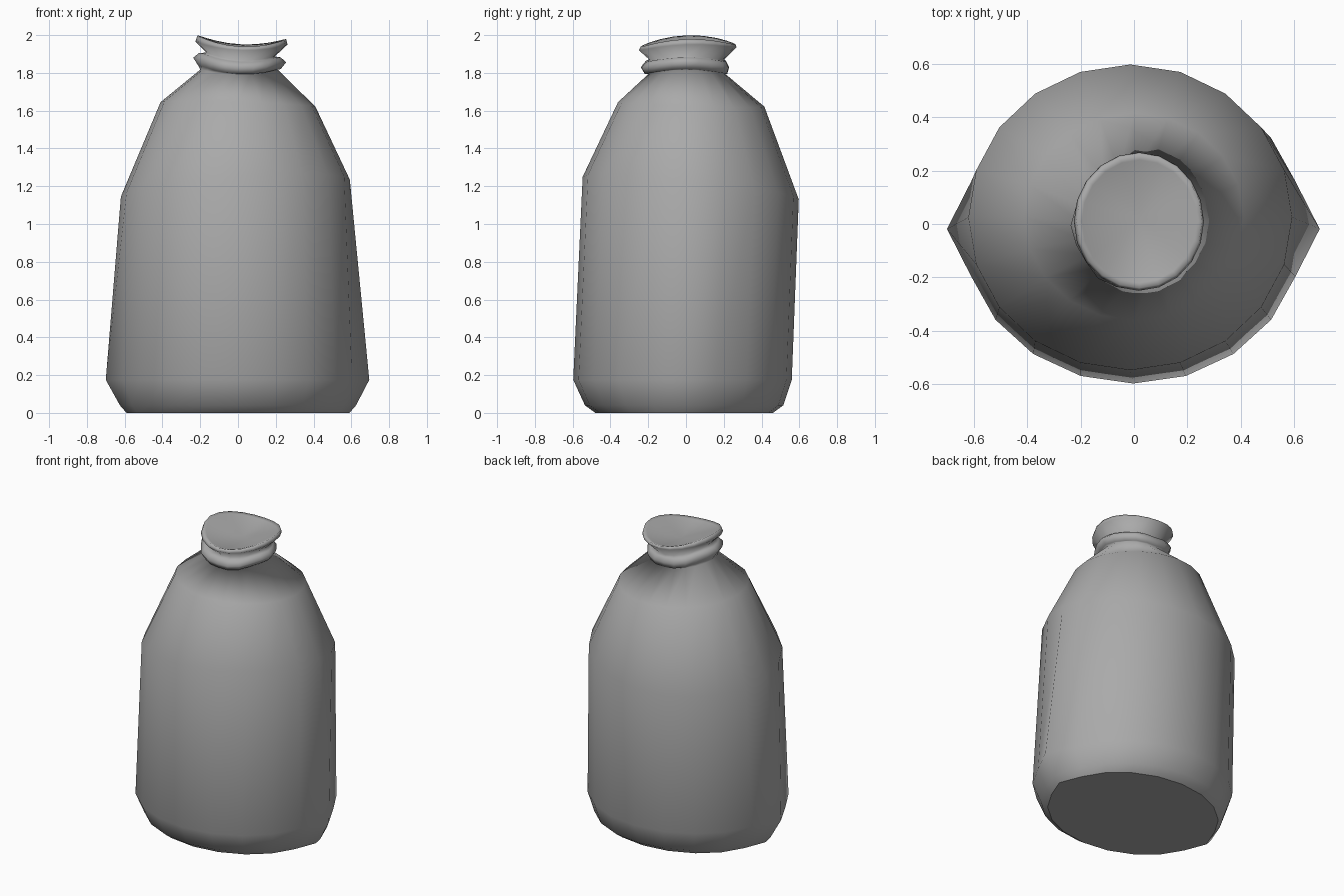
import bpy
import bmesh
from math import cos, sin, radians

SIDES = 20

cube = bpy.data.objects.get("Cube")
if cube:
    bpy.data.objects.remove(cube, do_unlink=True)

cloth = bpy.data.materials.new("grey cloth")
cloth.use_nodes = True
colour = (0.4, 0.4, 0.4, 1)
cloth.diffuse_color = colour
cloth.node_tree.nodes["Principled BSDF"].inputs["Base Color"].default_value = colour


def add_ring(bm, left, right, front, back, z, tip=0, tilt_x=0, tilt_y=0, wave=0, corners=0):
    """Closed oval ring; tip pulls out the side seams, wave lifts the two sides."""
    verts = []
    for i in range(SIDES):
        t = radians(360 * i / SIDES)
        c, s = cos(t), sin(t)
        r = 1 + corners * cos(6 * t)
        x = (left + right) / 2 + (right - left) / 2 * c * r
        y = (front + back) / 2 + (back - front) / 2 * s * r
        if i % (SIDES // 2) == 0:
            x += tip * c
        verts.append(bm.verts.new((x, y, z + tilt_x * c + tilt_y * s + wave * cos(2 * t))))
    return verts


def loft(bm, rings):
    for low, high in zip(rings, rings[1:]):
        for i in range(SIDES):
            j = (i + 1) % SIDES
            bm.faces.new((low[i], low[j], high[j], high[i]))


bm = bmesh.new()

# Sack body, from the flat base up to the shoulders
body = [
    add_ring(bm, -.56, .56, -.48, .46, 0, tip=.03),
    add_ring(bm, -.59, .59, -.535, .515, .04, tip=.035),
    add_ring(bm, -.64, .635, -.597, .56, .175, tip=.06),
    add_ring(bm, -.62, .592, -.547, .597, 1.19, tilt_x=.045, tilt_y=-.06),
    add_ring(bm, -.41, .41, -.36, .415, 1.633, tilt_x=-.012, tilt_y=-.012),
    add_ring(bm, -.2, .21, -.2, .21, 1.805, wave=.012),
]

# Tied band around the neck
band = [
    add_ring(bm, -.205, .22, -.225, .225, 1.812, tilt_x=-.01, wave=.018, corners=.03),
    add_ring(bm, -.23, .248, -.245, .235, 1.848, tilt_x=-.012, wave=.02, corners=.03),
    add_ring(bm, -.2, .22, -.22, .22, 1.876, tilt_x=-.012, wave=.018, corners=.03),
    add_ring(bm, -.168, .195, -.19, .2, 1.882, tilt_x=-.01, wave=.015),
]

# Flared mouth with a rolled rim
mouth = [
    add_ring(bm, -.225, .262, -.25, .268, 1.943, tilt_x=-.008, tilt_y=.008, wave=.015),
    add_ring(bm, -.215, .255, -.24, .262, 1.967, tilt_x=-.01, tilt_y=.006, wave=.022),
    add_ring(bm, -.195, .235, -.22, .24, 1.96, tilt_x=-.01, tilt_y=.006, wave=.022),
]
loft(bm, body + band + mouth)

# Base cap and the shallow dish inside the mouth
base = bm.faces.new(list(reversed(body[0])))
centre = bm.verts.new((.02, .02, 1.915))
inner = mouth[-1]
for i in range(SIDES):
    bm.faces.new((inner[i], inner[(i + 1) % SIDES], centre))

for face in bm.faces:
    face.smooth = face is not base
for edge in base.edges:
    edge.smooth = False

mesh = bpy.data.meshes.new("sack")
bm.to_mesh(mesh)
bm.free()
mesh.materials.append(cloth)
sack = bpy.data.objects.new("sack", mesh)
bpy.context.collection.objects.link(sack)
